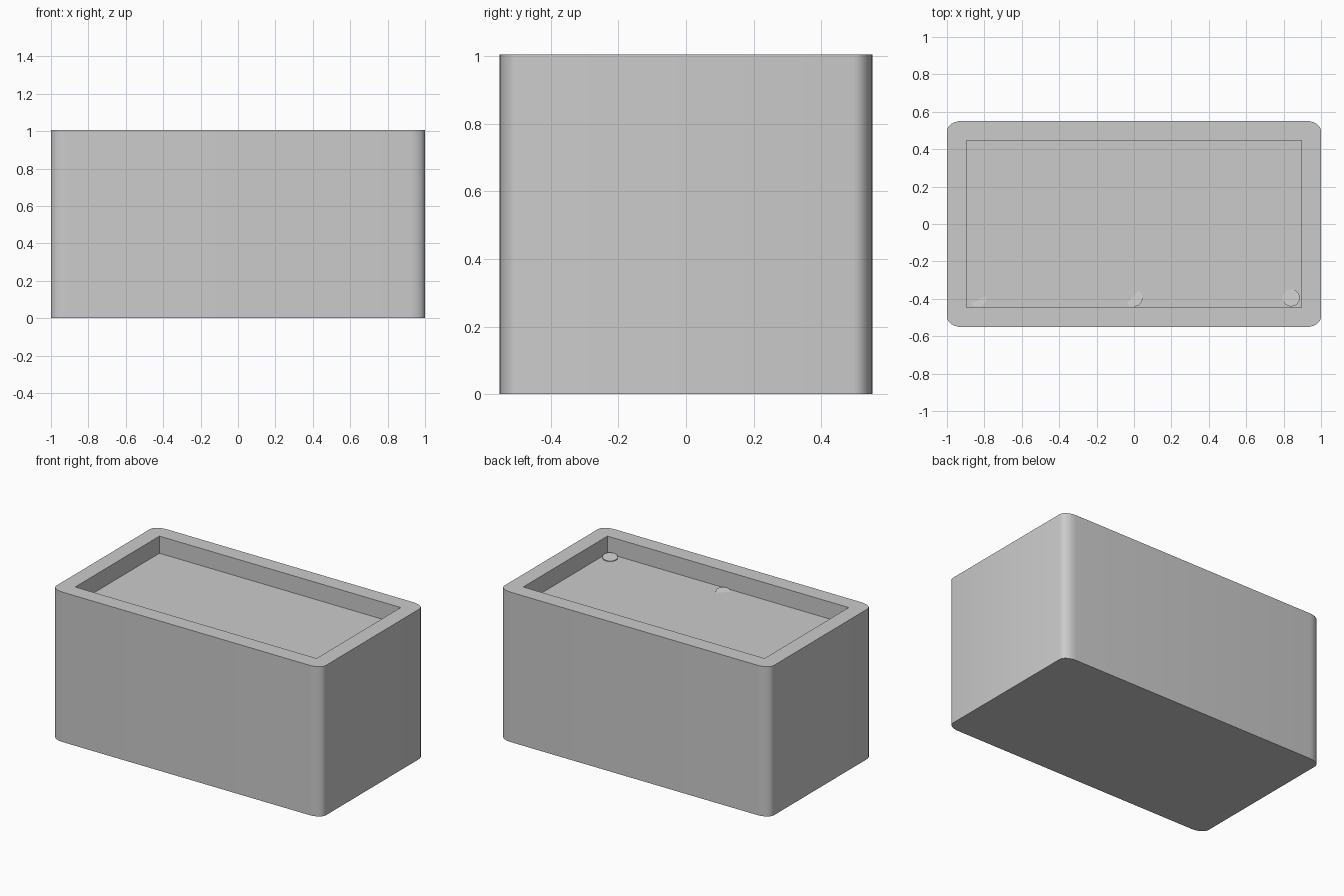
import bpy, bmesh, math

if "Cube" in bpy.data.objects:
    bpy.data.objects.remove(bpy.data.objects["Cube"])

HX, HY, H = 1.0, 0.552, 1.005      # outer half sizes and height
IX, IY, FLOOR = 0.895, 0.446, 0.89  # recess half sizes and floor level
RX, RY, SEG = 0.085, 0.055, 6      # corner rounding


def finish(bm, name):
    bmesh.ops.recalc_face_normals(bm, faces=bm.faces)
    mesh = bpy.data.meshes.new(name)
    bm.to_mesh(mesh)
    bm.free()
    ob = bpy.data.objects.new(name, mesh)
    bpy.context.collection.objects.link(ob)
    bpy.ops.object.select_all(action='DESELECT')
    ob.select_set(True)
    bpy.context.view_layer.objects.active = ob
    bpy.ops.object.shade_smooth_by_angle(angle=math.radians(35))
    return ob


# planter body: rounded block with a shallow square-cornered recess
bm = bmesh.new()
signs = [(1, 1), (-1, 1), (-1, -1), (1, -1)]
outline = []
for c, (sx, sy) in enumerate(signs):
    for k in range(SEG + 1):
        a = math.pi / 2 * (c + k / SEG)
        outline.append((sx * (HX - RX) + RX * math.cos(a),
                        sy * (HY - RY) + RY * math.sin(a), c))
bottom = [bm.verts.new((x, y, 0)) for x, y, c in outline]
top = [bm.verts.new((x, y, H)) for x, y, c in outline]
lip = [bm.verts.new((sx * IX, sy * IY, H)) for sx, sy in signs]
base = [bm.verts.new((sx * IX, sy * IY, FLOOR)) for sx, sy in signs]
n = len(outline)
for i in range(n):
    j = (i + 1) % n
    a, b = outline[i][2], outline[j][2]
    bm.faces.new((bottom[i], bottom[j], top[j], top[i]))
    bm.faces.new((top[i], top[j], lip[b]) if a == b
                 else (top[i], top[j], lip[b], lip[a]))
for i in range(4):
    j = (i + 1) % 4
    bm.faces.new((lip[i], lip[j], base[j], base[i]))
bm.faces.new(base)
bm.faces.new(bottom[::-1])
finish(bm, "planter_body")


# small pegs poking out of the fill, with slanted tops sinking into it
def peg(name, x, y, angle, offset, slope, sides=20, r=0.046):
    bm = bmesh.new()
    bmesh.ops.create_cone(bm, cap_ends=True, segments=sides,
                          radius1=r, radius2=r, depth=0.1)
    dx, dy = math.cos(angle), math.sin(angle)
    for v in bm.verts:
        rise = slope * (v.co.x * dx + v.co.y * dy - offset)
        v.co.z = FLOOR + rise if v.co.z > 0 else FLOOR - 0.06
        v.co.x += x
        v.co.y += y
    finish(bm, name)


peg("peg_right", 0.84, -0.395, math.radians(-45), -0.07, 0.15)
peg("peg_middle", 0.0, -0.395, math.radians(-45), -0.008, 0.2)
peg("peg_left", -0.835, -0.395, math.radians(-63), 0.01, 0.2)
